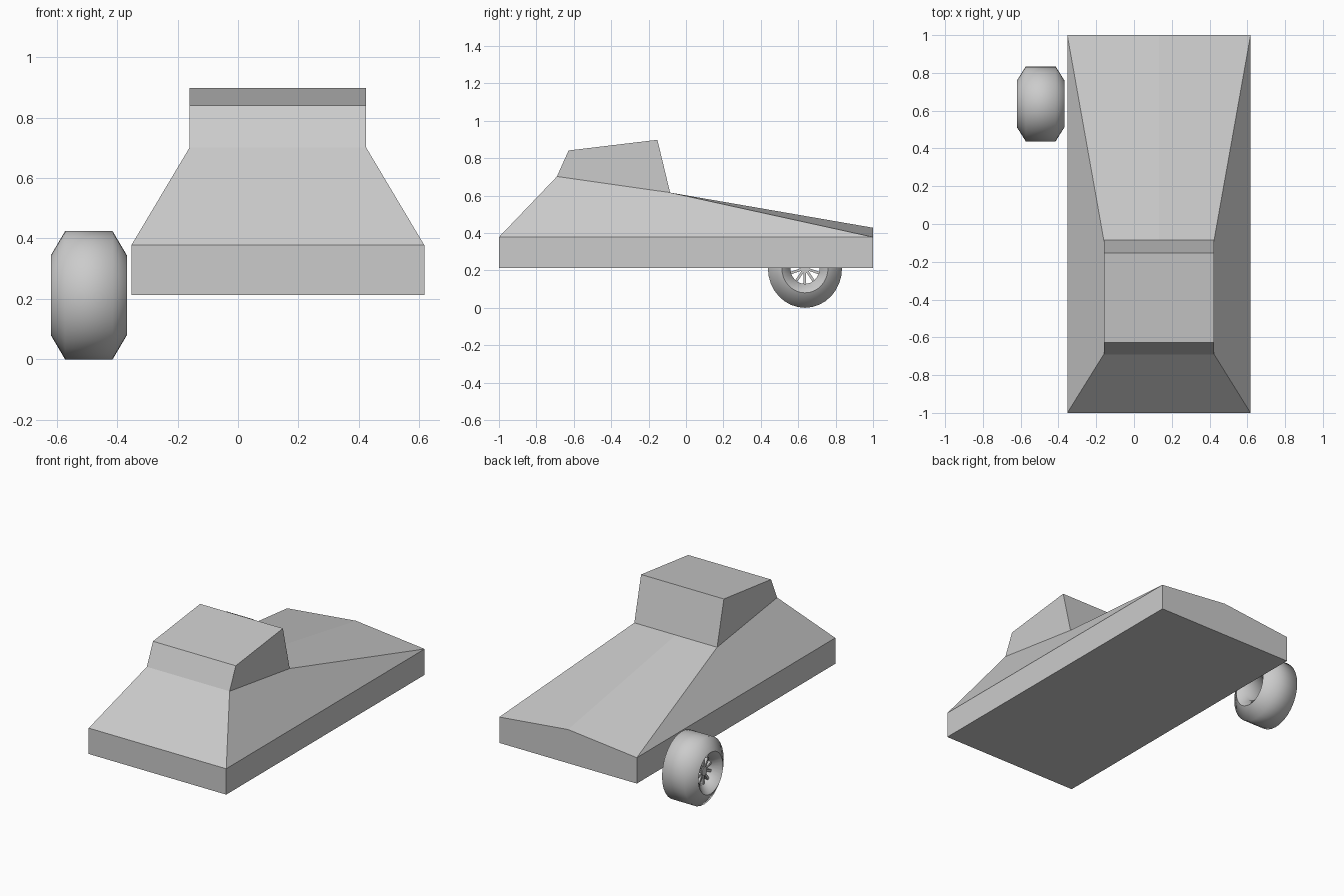
import bpy, bmesh, math
from mathutils import Matrix, Vector

if "Cube" in bpy.data.objects:
    bpy.data.objects.remove(bpy.data.objects["Cube"])

CX = 0.132                      # body centre line
WHEEL = Vector((-0.494, 0.636, 0.212))


def finish(bm, name, smooth=None):
    bmesh.ops.recalc_face_normals(bm, faces=bm.faces)
    me = bpy.data.meshes.new(name)
    bm.to_mesh(me)
    bm.free()
    ob = bpy.data.objects.new(name, me)
    bpy.context.collection.objects.link(ob)
    if smooth:
        bpy.ops.object.select_all(action='DESELECT')
        ob.select_set(True)
        bpy.context.view_layer.objects.active = ob
        bpy.ops.object.shade_smooth_by_angle(angle=math.radians(smooth))
    return ob


# Body: side-view points (half width, y, z), mirrored about the centre line
pts = {
    'bf': (0.485, -1, 0.213), 'bb': (0.485, 1, 0.213),
    'sf': (0.485, -1, 0.378), 'sb': (0.485, 1, 0.378),
    'cf': (0.292, -0.69, 0.702), 'cb': (0.292, -0.085, 0.616),
    'tf': (0.292, -0.628, 0.841), 'tb': (0.292, -0.153, 0.898),
}
bm = bmesh.new()
L = {k: bm.verts.new((CX - w, y, z)) for k, (w, y, z) in pts.items()}
R = {k: bm.verts.new((CX + w, y, z)) for k, (w, y, z) in pts.items()}
deck_mid = bm.verts.new((CX, -0.085, 0.616))
ridge = bm.verts.new((CX, 1, 0.428))
for S in (L, R):
    for keys in (('bf', 'bb', 'sb', 'sf'), ('sf', 'sb', 'cb', 'cf'), ('cf', 'cb', 'tb', 'tf')):
        bm.faces.new([S[k] for k in keys])
    bm.faces.new((S['cb'], S['sb'], ridge, deck_mid))
for a, b in (('bb', 'bf'), ('bf', 'sf'), ('sf', 'cf'), ('cf', 'tf'), ('tf', 'tb')):
    bm.faces.new((L[a], R[a], R[b], L[b]))
bm.faces.new((L['tb'], R['tb'], R['cb'], deck_mid, L['cb']))
bm.faces.new((L['bb'], R['bb'], R['sb'], ridge, L['sb']))
finish(bm, "car_body")


# Wheel parts turn about the x axis and are slightly narrower along y
def place(bm):
    bmesh.ops.scale(bm, vec=(1, 0.935, 1), verts=bm.verts)
    bmesh.ops.translate(bm, vec=WHEEL, verts=bm.verts)


# Tyre: closed cross-section (x, radius) spun around the axle
prof = [(-0.126, 0.132), (-0.079, 0.212), (0.079, 0.212), (0.126, 0.132),
        (0.085, 0.084), (-0.085, 0.084)]
SEG = 32
bm = bmesh.new()
rings = []
for i in range(SEG):
    a = 2 * math.pi * i / SEG
    rings.append([bm.verts.new((x, r * math.sin(a), -r * math.cos(a))) for x, r in prof])
for i in range(SEG):
    p, q = rings[i], rings[(i + 1) % SEG]
    for j in range(len(prof)):
        k = (j + 1) % len(prof)
        bm.faces.new((p[j], p[k], q[k], q[j]))
place(bm)
finish(bm, "tyre", 65)

# Spokes: thin bars between hub and rim
bm = bmesh.new()
for i in range(10):
    rot = Matrix.Rotation(2 * math.pi * i / 10, 4, 'X')
    m = rot @ Matrix.Translation((-0.065, 0, 0.053)) @ Matrix.Diagonal((0.025, 0.014, 0.07, 1))
    bmesh.ops.create_cube(bm, size=1, matrix=m)
place(bm)
finish(bm, "wheel_spokes")

# Hub
bm = bmesh.new()
m = Matrix.Translation((-0.065, 0, 0)) @ Matrix.Rotation(math.pi / 2, 4, 'Y')
bmesh.ops.create_cone(bm, cap_ends=True, segments=20, radius1=0.028, radius2=0.028,
                      depth=0.035, matrix=m)
place(bm)
finish(bm, "wheel_hub", 40)
